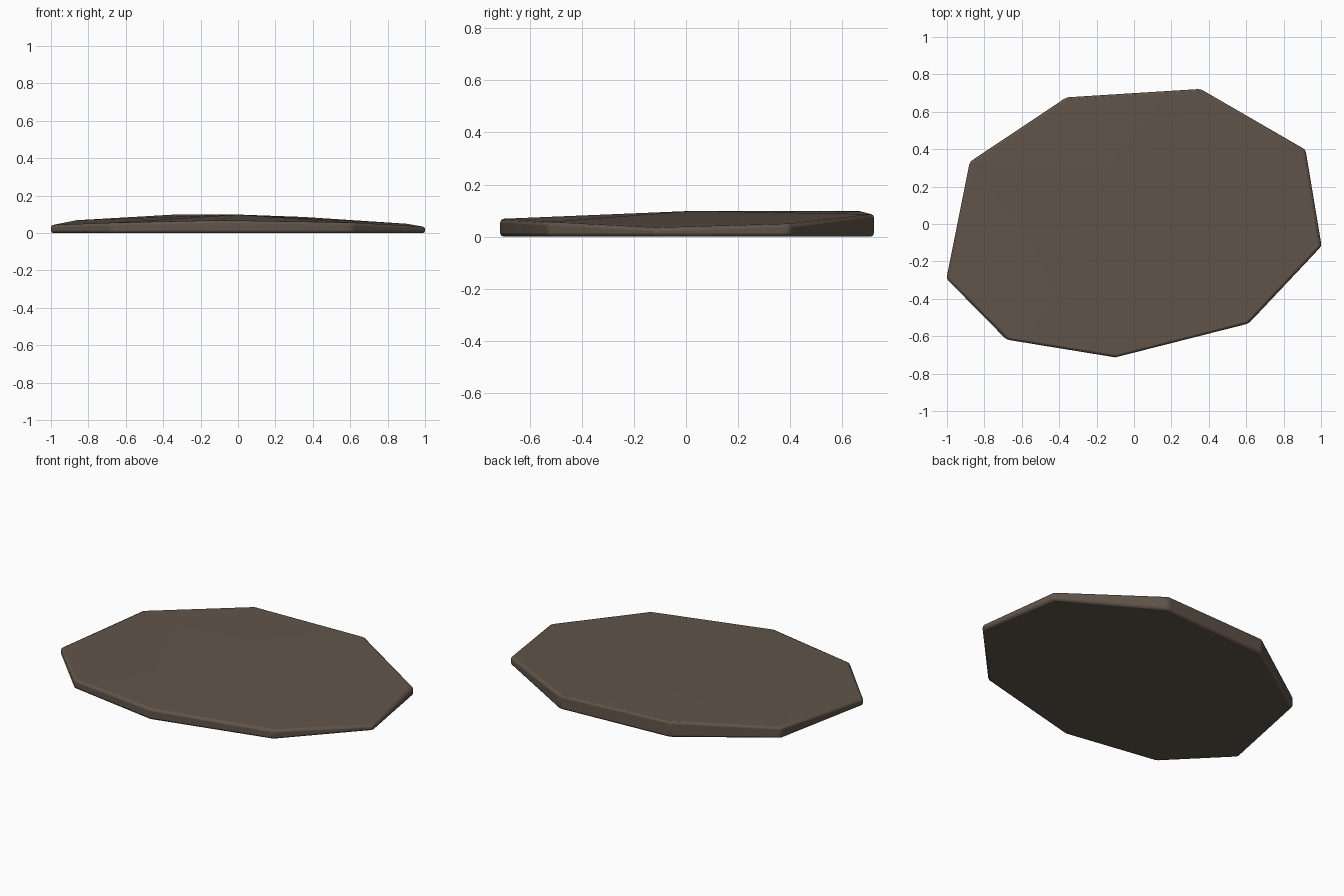
import bpy, bmesh

if "Cube" in bpy.data.objects:
    bpy.data.objects.remove(bpy.data.objects["Cube"])

# Rim of the slab: x, y, top height
RIM = [(0.355, 0.722, 0.086), (-0.362, 0.677, 0.098), (-0.878, 0.332, 0.068),
       (-1.003, -0.292, 0.043), (-0.682, -0.618, 0.055), (-0.10, -0.713, 0.068),
       (0.613, -0.532, 0.056), (1.003, -0.118, 0.034), (0.917, 0.397, 0.049)]
PEAK = (0.0, 0.03, 0.099)

# Flat base, vertical sides and a faceted top fanned to the peak
bm = bmesh.new()
low = [bm.verts.new((x, y, 0)) for x, y, z in RIM]
high = [bm.verts.new(p) for p in RIM]
peak = bm.verts.new(PEAK)
bm.faces.new(low)
for i in range(len(RIM)):
    j = (i + 1) % len(RIM)
    bm.faces.new((low[i], low[j], high[j], high[i]))
    bm.faces.new((high[i], high[j], peak))
bmesh.ops.recalc_face_normals(bm, faces=bm.faces)
mesh = bpy.data.meshes.new("stone_slab")
bm.to_mesh(mesh)
bm.free()
slab = bpy.data.objects.new("stone_slab", mesh)
bpy.context.collection.objects.link(slab)

# Worn, rounded edges
bevel = slab.modifiers.new("worn_edges", 'BEVEL')
bevel.width = 0.014
bevel.segments = 2
bevel.limit_method = 'ANGLE'
bevel.angle_limit = 0.52

# Brown stone colour
stone = bpy.data.materials.new("brown_stone")
stone.diffuse_color = (0.12, 0.09, 0.068, 1)
stone.use_nodes = True
stone.node_tree.nodes["Principled BSDF"].inputs["Base Color"].default_value = stone.diffuse_color
mesh.materials.append(stone)

bpy.context.view_layer.objects.active = slab
slab.select_set(True)
bpy.ops.object.shade_smooth_by_angle(angle=0.52)
